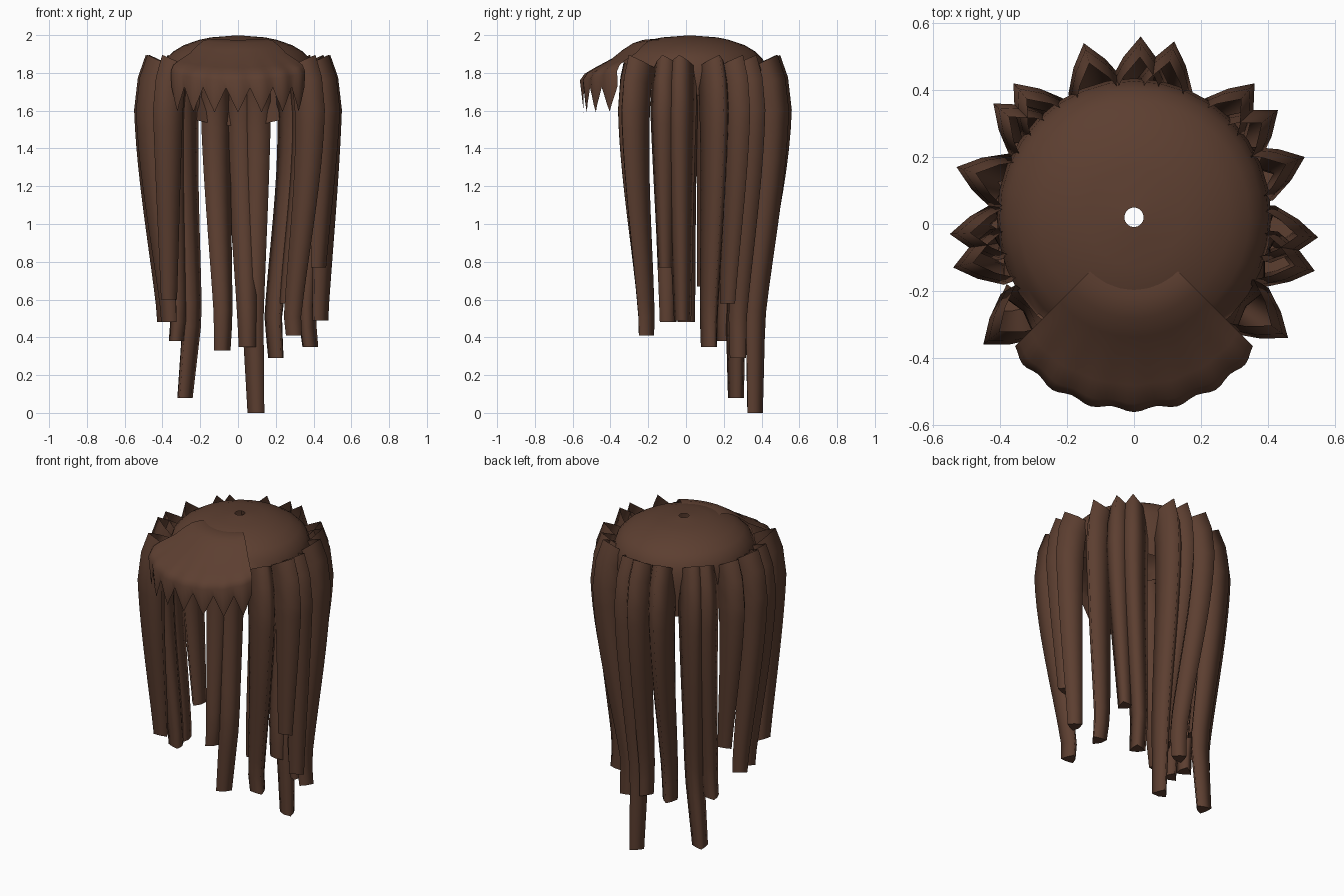
import bpy, bmesh, math
from mathutils import Vector

if "Cube" in bpy.data.objects:
    bpy.data.objects.remove(bpy.data.objects["Cube"])

# One brown for all the hair
brown = bpy.data.materials.new("dark_brown_hair")
brown.use_nodes = True
colour = (0.108, 0.049, 0.03, 1)
brown.diffuse_color = colour
bsdf = brown.node_tree.nodes["Principled BSDF"]
bsdf.inputs["Base Color"].default_value = colour
bsdf.inputs["Roughness"].default_value = 0.8


def loft(name, rows, closed=True, cap_end=False, angle=60):
    """Skin a surface over rows holding equal numbers of points."""
    bm = bmesh.new()
    grid = [[bm.verts.new(p) for p in row] for row in rows]
    n = len(rows[0])
    for a, b in zip(grid, grid[1:]):
        for i in range(n if closed else n - 1):
            j = (i + 1) % n
            bm.faces.new((a[i], b[i], b[j], a[j]))
    bmesh.ops.recalc_face_normals(bm, faces=bm.faces)
    if cap_end:
        # Separate corners keep the end crisp while the sides stay soft
        bm.faces.new([bm.verts.new(p) for p in reversed(rows[-1])])
    mesh = bpy.data.meshes.new(name)
    bm.to_mesh(mesh)
    bm.free()
    mesh.materials.append(brown)
    obj = bpy.data.objects.new(name, mesh)
    bpy.context.collection.objects.link(obj)
    bpy.ops.object.select_all(action="DESELECT")
    obj.select_set(True)
    bpy.context.view_layer.objects.active = obj
    bpy.ops.object.shade_smooth_by_angle(angle=math.radians(angle))


# Scalp cap: open dome with a crown hole, cut flat over the forehead,
# its rim dropping towards the nape
dome = [(0.07, 1.997), (0.35, 1.988), (0.5, 1.975), (0.7, 1.947), (0.84, 1.912),
        (0.93, 1.875), (0.98, 1.82), (1.0, 1.74), (0.97, 1.5)]
cap_rows = []
for q, z in dome:
    row = []
    for i in range(32):
        a = math.tau * i / 32
        s = math.sin(a)
        rim = 1.7 - 0.18 * s
        y = max(0.02 + 0.415 * q * s, -0.33 - 0.01 * q)
        row.append((0.41 * q * math.cos(a), y, max(z, rim)))
    cap_rows.append(row)
loft("scalp_cap", cap_rows)

# Fringe: a fan sweeping forward and down into pointed locks
SPIKES, PER = 7, 6
COLS = SPIKES * PER
fan = [(0, 1.97), (0.12, 1.975), (0.27, 1.957), (0.42, 1.92), (0.56, 1.877),
       (0.8, 1.828), (0.94, 1.795), (1, 1.76)]


def fan_point(u, s, z):
    inner = Vector((0.12 * u, -0.18 + 0.05 * u * u, 0))
    a = 1.17 * u
    scallop = 1 + 0.012 * s ** 5 * math.cos(math.pi * SPIKES * (u + 1) - math.pi)
    outer = Vector((0.39 * math.sin(a), -0.25 - 0.305 * math.cos(a), 0)) * scallop
    p = inner.lerp(outer, s)
    p.z = z + 0.05 * s * u * u
    return p


us = [2 * i / COLS - 1 for i in range(COLS + 1)]
fringe_rows = [[fan_point(u, s, z) for u in us] for s, z in fan]
tips = []
for i, u in enumerate(us):
    point = 1 - abs(2 * (i % PER) / PER - 1)
    tips.append(fan_point(u, 0.99 - 0.04 * point, 1.72 - 0.13 * point - 0.04 * u * u))
fringe_rows.append(tips)
loft("fringe", fringe_rows, closed=False, angle=80)


# Hanging locks: wedge-section tubes, open at the root, closed at the end
def lock(name, tip_x, tip_y, end_x, end_y, end_z):
    tip = Vector((tip_x, tip_y, 0))
    out = tip.normalized()
    side = Vector((-out.y, out.x, 0))
    widest = tip - out * 0.09
    end = Vector((end_x, end_y, 0))
    rows = []

    def ring(centre, z, r, tilt):
        section = [(1, 0), (0.3, 0.55), (-0.5, 0.95), (-0.75, 0), (-0.5, -0.95), (0.3, -0.55)]
        rows.append([centre + out * (o * r) + side * (w * r)
                     + Vector((0, 0, z + tilt * o * r)) for o, w in section])

    ring(widest - out * 0.055, 1.85, 0.083, 0.55)
    ring(widest - out * 0.018, 1.75, 0.088, 0.3)
    ring(widest, 1.6, 0.09, 0.05)
    # Long locks draw in to a knee, then flick sideways below it
    steps = 12
    knee_z = max(end_z, 0.5)
    drop = knee_z - end_z
    knee = Vector((end_x * (1 - 0.3 * drop), end_y, 0))
    for i in range(1, steps + 1):
        t = i / steps
        z = 1.6 + (end_z - 1.6) * t
        h = min(1, (1.6 - z) / (1.6 - knee_z))
        centre = widest.lerp(knee, h * h * (2 - h))
        if z < knee_z and drop > 0:
            centre = knee.lerp(end, (knee_z - z) / drop)
        ring(centre, z, 0.09 - 0.042 * t, 0)
    loft(name, rows, cap_end=True, angle=180)


# Root tip x, y and end x, y, z for each lock, front to back
right_locks = [(-0.45, -0.36, -0.37, -0.23, 0.6), (-0.54, -0.13, -0.36, -0.1, 0.48),
               (-0.55, -0.03, -0.38, 0.0, 0.48), (-0.53, 0.17, -0.36, 0.11, 0.67),
               (-0.42, 0.36, -0.33, 0.21, 0.38), (-0.36, 0.42, -0.29, 0.27, 0.08)]
left_locks = [(0.46, -0.34, 0.3, -0.22, 0.41), (0.54, -0.14, 0.42, -0.11, 0.77),
              (0.55, -0.04, 0.43, -0.02, 0.49), (0.51, 0.2, 0.38, 0.13, 0.35),
              (0.43, 0.34, 0.26, 0.23, 0.58), (0.36, 0.42, 0.21, 0.28, 0.29)]
back_locks = [(-0.15, 0.54, -0.09, 0.3, 0.33), (0.02, 0.56, 0.05, 0.34, 0.35),
              (0.12, 0.545, 0.1, 0.36, 0.0)]
for group, locks in (("right", right_locks), ("left", left_locks), ("back", back_locks)):
    for number, data in enumerate(locks, 1):
        lock(f"{group}_lock_{number}", *data)
